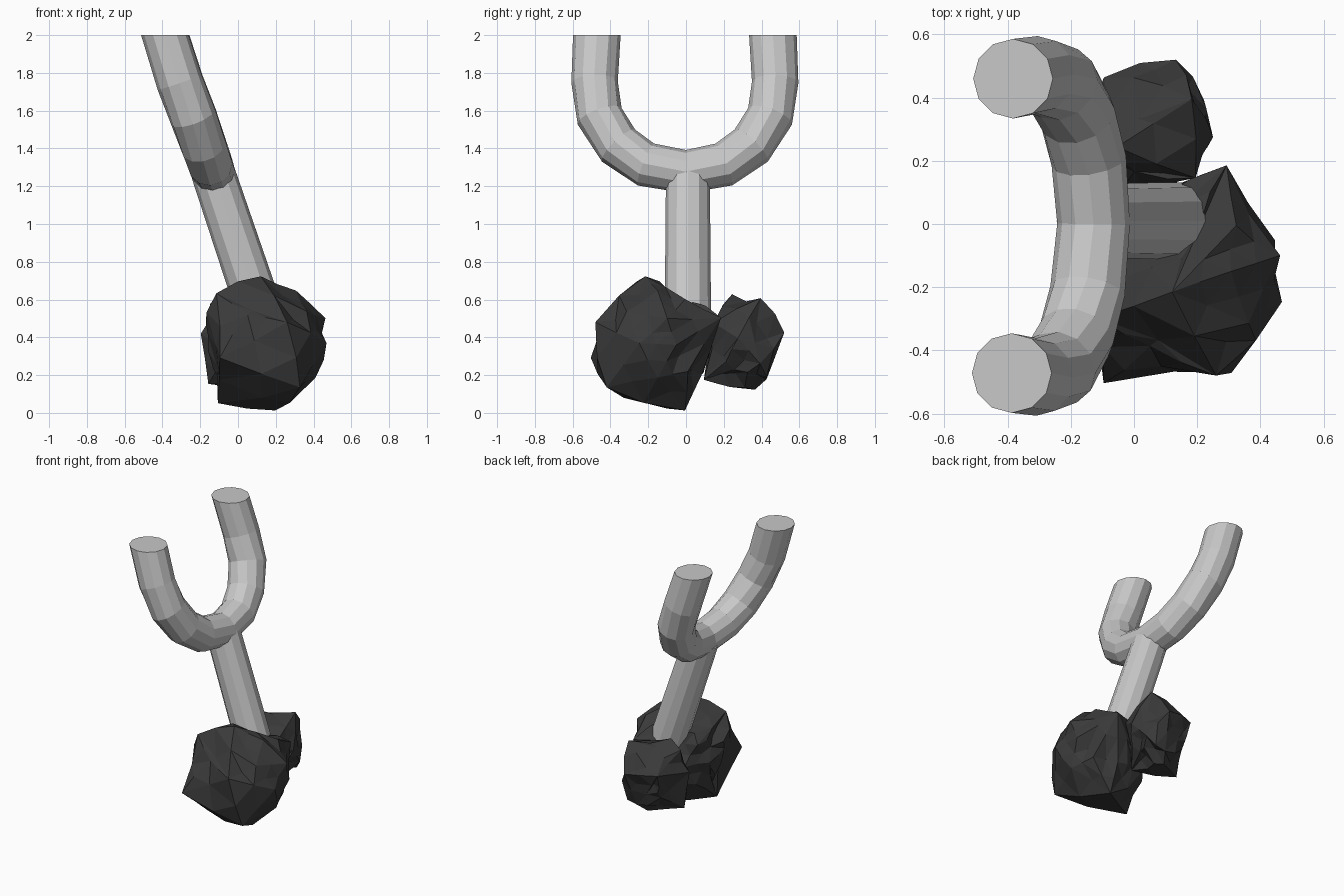
import bpy, bmesh, math, random
from mathutils import Vector

if "Cube" in bpy.data.objects:
    bpy.data.objects.remove(bpy.data.objects["Cube"])


def material(name, value):
    m = bpy.data.materials.new(name)
    m.diffuse_color = (value, value, value, 1)
    m.use_nodes = True
    m.node_tree.nodes["Principled BSDF"].inputs["Base Color"].default_value = m.diffuse_color
    return m


stone_grey = material("light grey", 0.58)
rock_dark = material("charcoal", 0.042)


def make_object(name, bm, mat):
    bmesh.ops.recalc_face_normals(bm, faces=bm.faces)
    mesh = bpy.data.meshes.new(name)
    bm.to_mesh(mesh)
    bm.free()
    mesh.materials.append(mat)
    bpy.context.collection.objects.link(bpy.data.objects.new(name, mesh))


def tube(name, path, radii, sides, mat, level_ends=False):
    """Sweep a polygon ring along a path and cap both ends."""
    bm = bmesh.new()
    pts = [Vector(p) for p in path]
    rings = []
    for i, p in enumerate(pts):
        t = (pts[min(i + 1, len(pts) - 1)] - pts[max(i - 1, 0)]).normalized()
        if level_ends and i in (0, len(pts) - 1):
            t = Vector((0, 0, -1 if i == 0 else 1))
        b = Vector((1, 0, 0))
        b = (b - t * b.dot(t)).normalized()
        n = t.cross(b)
        ring = []
        for k in range(sides):
            a = 2 * math.pi * k / sides
            ring.append(bm.verts.new(p + (b * math.cos(a) + n * math.sin(a)) * radii[i]))
        rings.append(ring)
    for r, s in zip(rings, rings[1:]):
        for k in range(sides):
            j = (k + 1) % sides
            bm.faces.new((r[k], r[j], s[j], s[k]))
    bm.faces.new(rings[0])
    bm.faces.new(rings[-1])
    make_object(name, bm, mat)


def rock(name, centre, size, peaks, seed, dent):
    """Hull around a rough ball and its peaks, then split and dented inward."""
    rng = random.Random(seed)
    c, size = Vector(centre), Vector(size)
    bm = bmesh.new()
    bmesh.ops.create_icosphere(bm, subdivisions=2, radius=1)
    for v in bm.verts:
        v.co = c + v.co * size * rng.uniform(0.92, 1.06)
    pts = [v.co.copy() for v in bm.verts] + [Vector(p) for p in peaks]
    bm.clear()
    for p in pts:
        bm.verts.new(p)
    bmesh.ops.convex_hull(bm, input=bm.verts[:])
    bmesh.ops.delete(bm, geom=[v for v in bm.verts if not v.link_faces], context='VERTS')
    # split the long edges and push the new corners inward
    corners = set(bm.verts)
    long_edges = [e for e in bm.edges if e.calc_length() > 0.13]
    bmesh.ops.subdivide_edges(bm, edges=long_edges, cuts=1)
    bmesh.ops.triangulate(bm, faces=bm.faces[:])
    for v in bm.verts:
        if v not in corners:
            v.co += (c - v.co) * rng.uniform(-0.03, dent)
    make_object(name, bm, rock_dark)


# Leaning stem
tube("stem", [(0.145, 0.01, 0.45), (0.06, 0.01, 0.7), (-0.135, 0.01, 1.28)],
     [0.122, 0.121, 0.116], 12, stone_grey)

# Curved fork, mirrored about the stem
half = [(-0.128, 0.0, 1.277), (-0.143, 0.2, 1.315), (-0.18, 0.345, 1.415),
        (-0.235, 0.445, 1.57), (-0.305, 0.472, 1.75), (-0.383, 0.46, 2.0)]
radii = [0.115, 0.119, 0.122, 0.124, 0.123, 0.126]
left = [(x - 0.004, -y - 0.012, z) for x, y, z in half[:0:-1]]
tube("fork", left + half, radii[:0:-1] + radii, 12, stone_grey, level_ends=True)

# Large rock at the front
rock("large_rock", (0.13, -0.15, 0.36), (0.315, 0.305, 0.315),
     [(0.20, 0.0, 0.0), (0.515, -0.26, 0.37), (0.12, -0.22, 0.75),
      (0.35, -0.45, 0.11), (-0.1, -0.51, 0.29), (0.26, -0.48, 0.48),
      (0.30, 0.20, 0.51), (0.46, -0.1, 0.5), (0.33, 0.0, 0.61),
      (-0.2, -0.22, 0.42), (-0.12, -0.3, 0.64), (-0.1, -0.2, 0.06)], 4, 0.13)

# Small rock behind
rock("small_rock", (0.05, 0.31, 0.37), (0.2, 0.19, 0.225),
     [(0.14, 0.54, 0.43), (-0.06, 0.24, 0.645), (0.19, 0.40, 0.62),
      (0.1, 0.45, 0.14), (0.05, 0.37, 0.1), (0.1, 0.1, 0.18),
      (0.28, 0.27, 0.4), (-0.1, 0.47, 0.45), (-0.16, 0.27, 0.59),
      (-0.2, 0.24, 0.42), (-0.17, 0.24, 0.14), (0.2, 0.14, 0.48),
      (-0.06, 0.08, 0.3), (0.24, 0.4, 0.25)], 9, 0.17)
